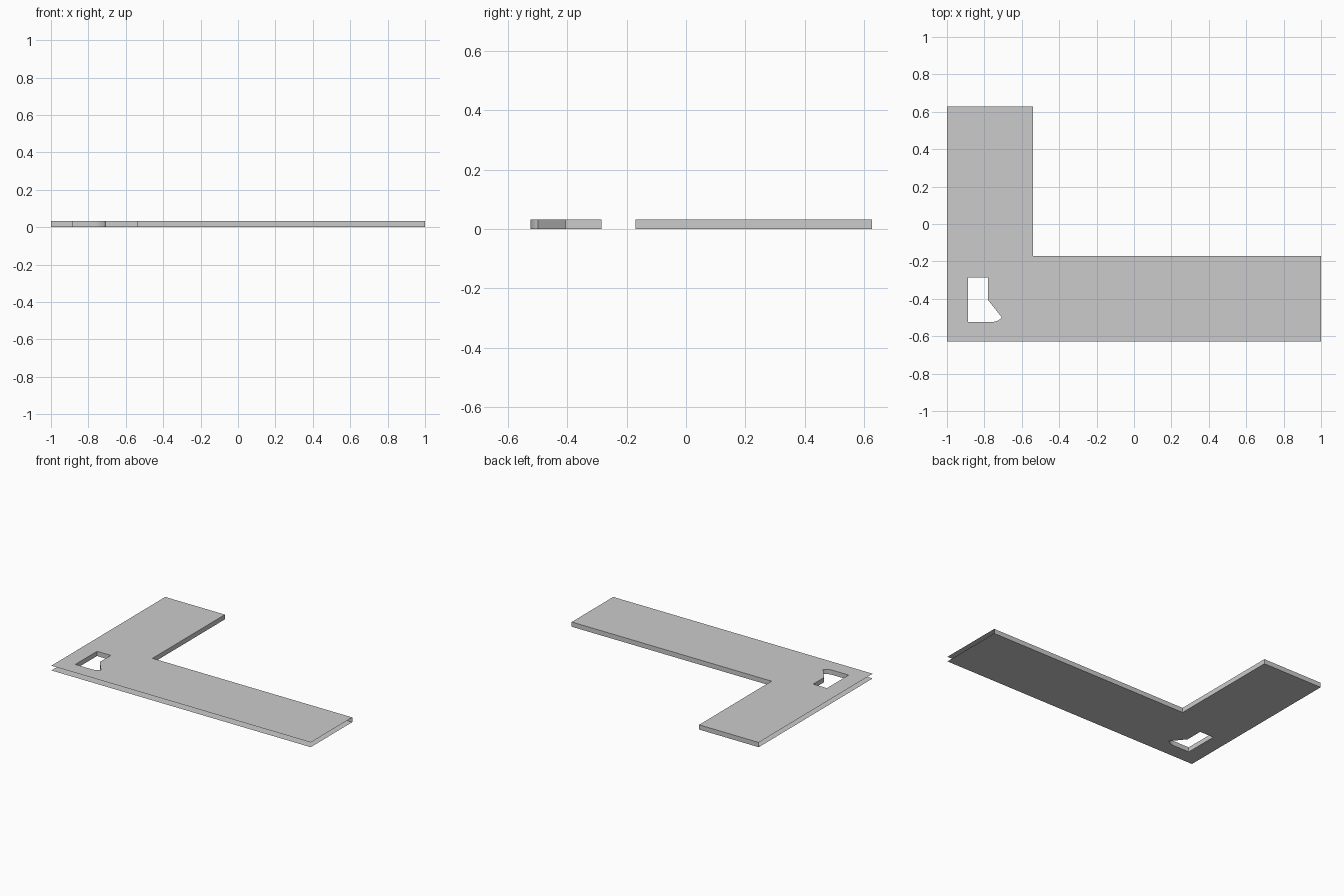
import bpy, bmesh
from mathutils import Vector

if "Cube" in bpy.data.objects:
    bpy.data.objects.remove(bpy.data.objects["Cube"])

H = 0.033
OUTER = [(-1, -0.627), (1, -0.627), (1, -0.17), (-0.54, -0.17), (-0.54, 0.627), (-1, 0.627)]
OPEN_SIDES = {0, 1, 5}          # front, right and left outer edges have no wall
HOLE = [(-0.887, -0.285), (-0.781, -0.285), (-0.781, -0.406), (-0.706, -0.5),
        (-0.717, -0.51), (-0.73, -0.517), (-0.744, -0.522), (-0.759, -0.524),
        (-0.887, -0.524)]

bm = bmesh.new()


def ring(points, z):
    verts = [bm.verts.new((x, y, z)) for x, y in points]
    edges = [bm.edges.new((v, verts[(i + 1) % len(verts)])) for i, v in enumerate(verts)]
    return verts, edges


def sheet(z, up):
    # flat L-shaped sheet with the cut-out
    outer, e1 = ring(OUTER, z)
    hole, e2 = ring(HOLE, z)
    result = bmesh.ops.triangle_fill(bm, edges=e1 + e2, use_beauty=True, normal=Vector((0, 0, up)))
    for f in result["geom"]:
        if isinstance(f, bmesh.types.BMFace):
            f.normal_update()
            if f.normal.z * up < 0:
                f.normal_flip()
    return outer, hole


def walls(low, high, skip=()):
    n = len(low)
    for i in range(n):
        if i not in skip:
            j = (i + 1) % n
            bm.faces.new((low[i], low[j], high[j], high[i]))


# bottom and top sheets, then the walls joining them
low_outer, low_hole = sheet(0, -1)
top_outer, top_hole = sheet(H, 1)
walls(low_outer, top_outer, OPEN_SIDES)
walls(low_hole, top_hole)

mesh = bpy.data.meshes.new("corner_floor_slab")
bm.to_mesh(mesh)
bm.free()
bpy.context.collection.objects.link(bpy.data.objects.new("corner_floor_slab", mesh))
